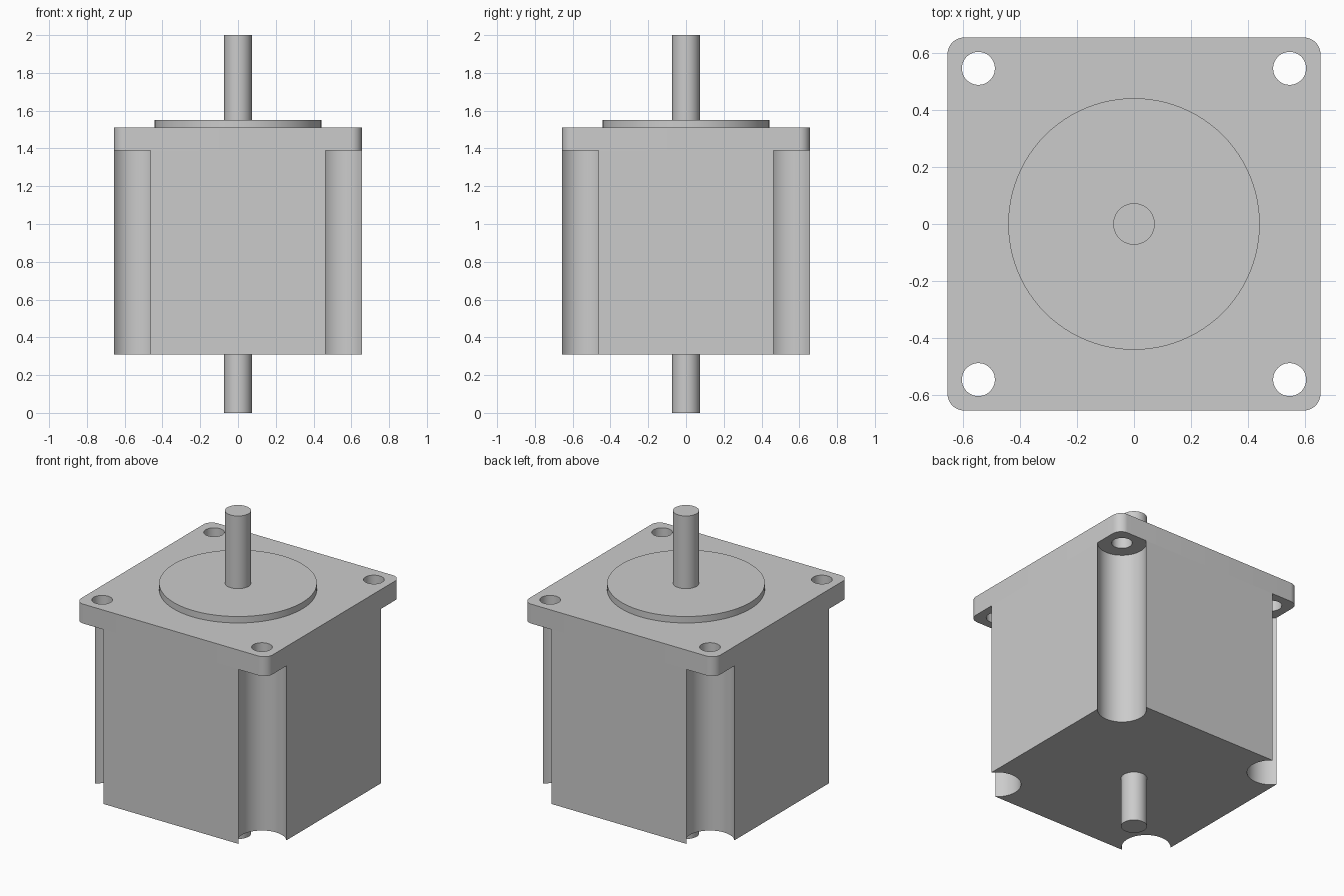
import bpy
import bmesh
from math import cos, sin, pi, radians, atan2, hypot

cube = bpy.data.objects.get("Cube")
if cube:
    bpy.data.objects.remove(cube, do_unlink=True)

HALF = 0.656        # half width of the square housing
HOLE = 0.5475       # offset of the mounting holes
EDGE = 0.4635       # where the corner grooves meet the side faces
Z_BASE, Z_FLANGE, Z_FACE, Z_PILOT, Z_TOP = 0.31, 1.39, 1.51, 1.55, 2.0

metal = bpy.data.materials.new("grey metal")
metal.use_nodes = True
grey = (0.6, 0.6, 0.6, 1)
metal.diffuse_color = grey
metal.node_tree.nodes["Principled BSDF"].inputs["Base Color"].default_value = grey


def arc(cx, cy, r, start, end, steps):
    angles = [start + (end - start) * i / steps for i in range(steps + 1)]
    return [(cx + r * cos(a), cy + r * sin(a)) for a in angles]


def circle(cx, cy, r, steps=64):
    return arc(cx, cy, r, 0, 2 * pi, steps)[:-1]


def four_corners(corner):
    """Repeat one corner's points around the centre by quarter turns."""
    points = []
    for _ in range(4):
        points += corner
        corner = [(-y, x) for x, y in corner]
    return points


def prism(name, loops, z0, z1):
    """Extrude an outline, with optional holes, from z0 to z1."""
    bm = bmesh.new()
    edges = []
    for loop in loops:
        verts = [bm.verts.new((x, y, z0)) for x, y in loop]
        edges += [bm.edges.new((v, verts[i - 1])) for i, v in enumerate(verts)]
    if len(loops) == 1:
        bm.faces.new(verts)
    else:
        bmesh.ops.triangle_fill(bm, edges=edges, use_beauty=True, normal=(0, 0, 1))
    result = bmesh.ops.extrude_face_region(bm, geom=bm.faces[:], use_keep_orig=True)
    top = [g for g in result["geom"] if isinstance(g, bmesh.types.BMVert)]
    bmesh.ops.translate(bm, verts=top, vec=(0, 0, z1 - z0))
    bmesh.ops.recalc_face_normals(bm, faces=bm.faces[:])
    mesh = bpy.data.meshes.new(name)
    bm.to_mesh(mesh)
    bm.free()
    mesh.materials.append(metal)
    obj = bpy.data.objects.new(name, mesh)
    bpy.context.collection.objects.link(obj)
    bpy.ops.object.select_all(action="DESELECT")
    obj.select_set(True)
    bpy.context.view_layer.objects.active = obj
    bpy.ops.object.shade_smooth_by_angle(angle=radians(30))
    return obj


# Housing with a round groove down each corner
dx, dy = HALF - HOLE, EDGE - HOLE
start = atan2(dy, dx) + 2 * pi
end = atan2(dx, dy)
groove = arc(HOLE, HOLE, hypot(dx, dy), start, end, 28)
prism("housing", [four_corners(groove)], Z_BASE, Z_FLANGE)

# Mounting flange with rounded corners and four through holes
r = 0.058
rounded = arc(HALF - r, HALF - r, r, 0, pi / 2, 12)
holes = [circle(sx * HOLE, sy * HOLE, 0.058, 48) for sx in (-1, 1) for sy in (-1, 1)]
prism("mounting_flange", [four_corners(rounded)] + holes, Z_FLANGE, Z_FACE)

# Raised centring disc
prism("pilot_disc", [circle(0, 0, 0.4425, 96)], Z_FACE, Z_PILOT)

# Shaft running through both ends
prism("shaft", [circle(0, 0, 0.073)], 0, Z_TOP)
